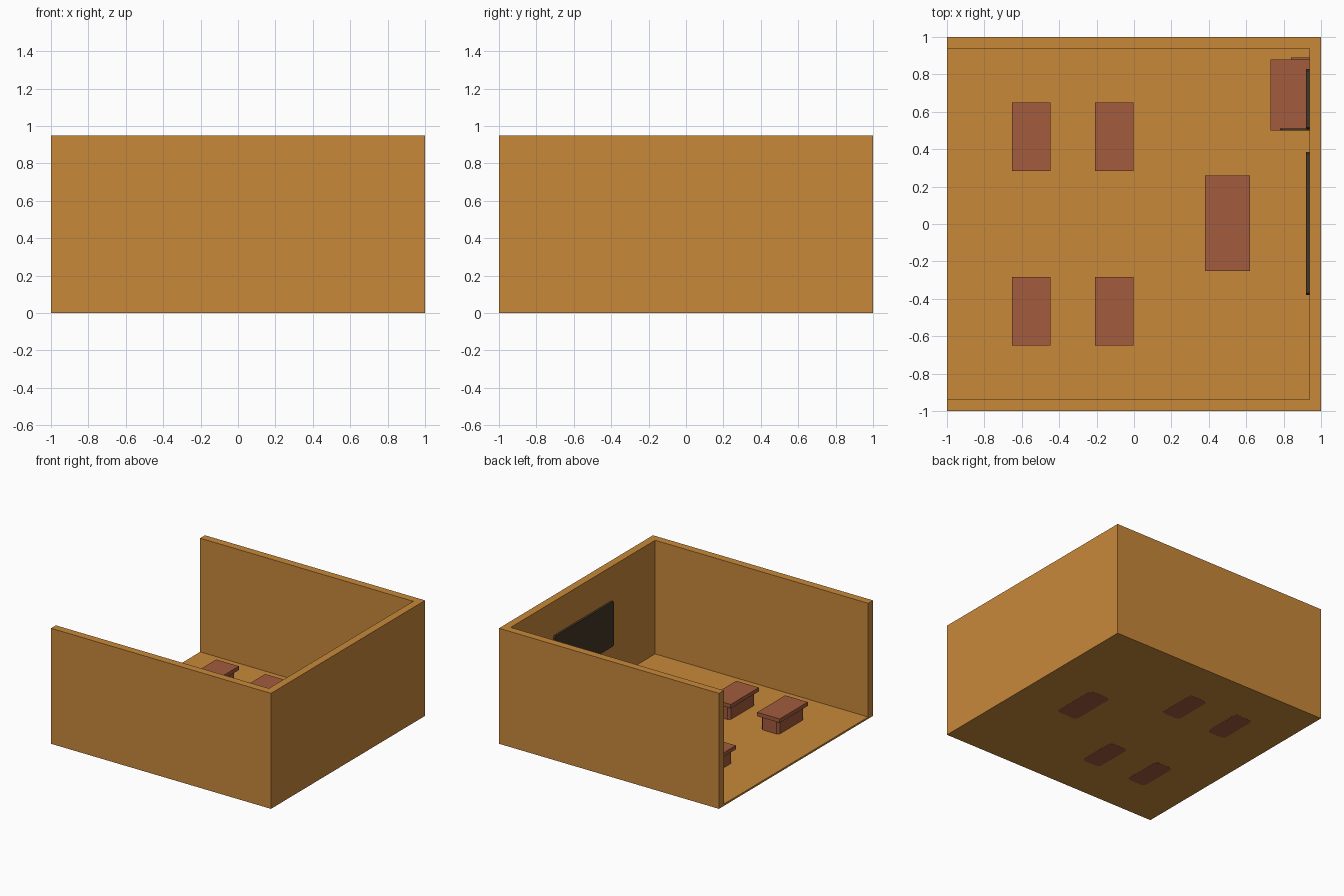
import bpy, bmesh
from mathutils import Vector

if "Cube" in bpy.data.objects:
    bpy.data.objects.remove(bpy.data.objects["Cube"])


def material(name, color):
    m = bpy.data.materials.new(name)
    m.diffuse_color = (*color, 1)
    m.use_nodes = True
    m.node_tree.nodes["Principled BSDF"].inputs["Base Color"].default_value = m.diffuse_color
    return m


TAN = material("tan_wall", (0.58, 0.246, 0.042))
WOOD = material("red_brown_wood", (0.36, 0.105, 0.047))
DARK = material("dark_board", (0.058, 0.037, 0.021))


def finish(name, bm, mat):
    bmesh.ops.recalc_face_normals(bm, faces=bm.faces)
    me = bpy.data.meshes.new(name)
    bm.to_mesh(me)
    bm.free()
    me.materials.append(mat)
    ob = bpy.data.objects.new(name, me)
    bpy.context.collection.objects.link(ob)
    return ob


def prism(name, points, z0, z1, mat):
    """Extrude a plan outline upwards."""
    bm = bmesh.new()
    face = bm.faces.new([bm.verts.new((x, y, z0)) for x, y in points])
    up = bmesh.ops.extrude_face_region(bm, geom=[face])["geom"]
    bmesh.ops.translate(bm, vec=(0, 0, z1 - z0),
                        verts=[v for v in up if isinstance(v, bmesh.types.BMVert)])
    return finish(name, bm, mat)


def box(name, lo, hi, mat, axis=None, chamfer=0.0):
    """Box between two corners, with the edges along one axis chamfered."""
    bm = bmesh.new()
    bmesh.ops.create_cube(bm, size=1)
    lo, hi = Vector(lo), Vector(hi)
    for v in bm.verts:
        v.co = Vector([(lo[i] + hi[i]) / 2 + v.co[i] * (hi[i] - lo[i]) for i in range(3)])
    if axis is not None:
        edges = [e for e in bm.edges
                 if abs((e.verts[0].co - e.verts[1].co).normalized()[axis]) > 0.9]
        bmesh.ops.bevel(bm, geom=edges, offset=chamfer, segments=1,
                        profile=0.5, affect='EDGES')
    return finish(name, bm, mat)


def desk(name, x, y, top, base, height, slab):
    """Overhanging top on a chamfered pedestal."""
    (tx, ty), (bx, by) = top, base
    box(name + "_base", (x - bx / 2, y - by / 2, 0),
        (x + bx / 2, y + by / 2, height - slab), WOOD, 2, 0.02)
    box(name + "_top", (x - tx / 2, y - ty / 2, height - slab),
        (x + tx / 2, y + ty / 2, height), WOOD)


# room: floor and three walls, open on the -x side
W = 0.937
box("floor", (-1, -1, 0.001), (1, 1, 0.016), TAN)
prism("walls", [(-1, -1), (1, -1), (1, 1), (-1, 1),
                (-1, W), (W, W), (W, -W), (-1, -W)], 0.001, 0.95, TAN)

# four pupil desks and the larger front desk
for i, x in enumerate((-0.55, -0.105)):
    for j, y in enumerate((-0.467, 0.467)):
        desk(f"pupil_desk_{i}_{j}", x, y, (0.205, 0.365), (0.165, 0.335), 0.156, 0.032)
desk("front_desk", 0.5, 0.003, (0.24, 0.51), (0.19, 0.40), 0.21, 0.04)

# wall board
box("wall_board", (0.92, -0.38, 0.30), (0.945, 0.385, 0.67), DARK, 0, 0.012)

# corner cabinet with dark upright panels
box("cabinet_body", (0.84, 0.52, 0.016), (0.94, 0.89, 0.27), WOOD)
box("cabinet_top", (0.73, 0.50, 0.27), (0.94, 0.88, 0.30), WOOD)
box("cabinet_back_panel", (0.92, 0.505, 0.30), (0.94, 0.83, 0.46), DARK, 0, 0.012)
box("cabinet_side_panel", (0.78, 0.50, 0.30), (0.94, 0.51, 0.46), DARK, 1, 0.012)
